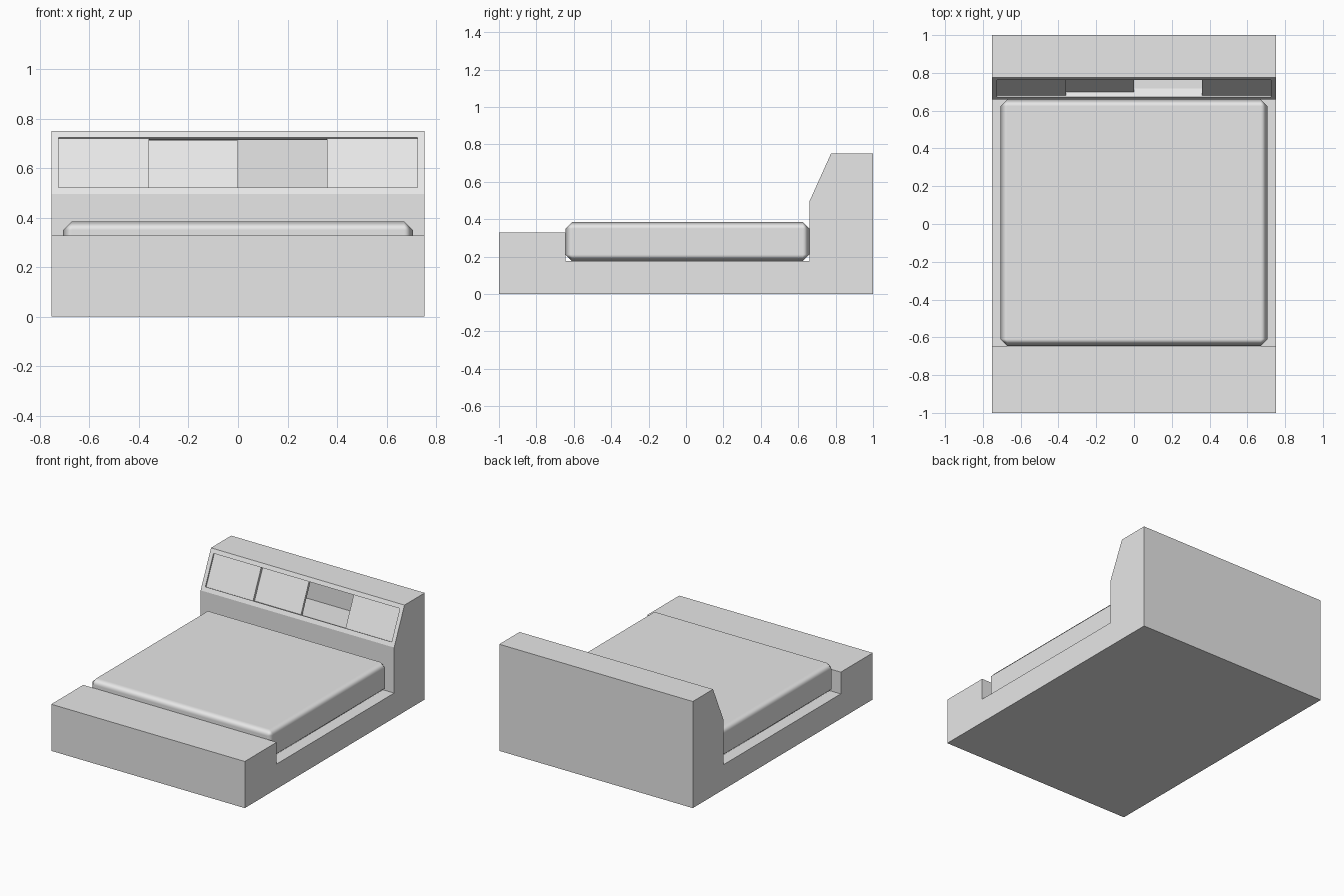
import bpy
import bmesh
from mathutils import Vector

if "Cube" in bpy.data.objects:
    bpy.data.objects.remove(bpy.data.objects["Cube"], do_unlink=True)

grey = bpy.data.materials.new("light_grey")
grey.use_nodes = True
grey.diffuse_color = (0.8, 0.8, 0.8, 1)
grey.node_tree.nodes["Principled BSDF"].inputs["Base Color"].default_value = (0.8, 0.8, 0.8, 1)


def prism(name, profile, x0, x1):
    """Extrude a side profile of (y, z) points along x."""
    bm = bmesh.new()
    face = bm.faces.new([bm.verts.new((x0, y, z)) for y, z in profile])
    moved = bmesh.ops.extrude_face_region(bm, geom=[face])["geom"]
    verts = [v for v in moved if isinstance(v, bmesh.types.BMVert)]
    bmesh.ops.translate(bm, verts=verts, vec=(x1 - x0, 0, 0))
    bmesh.ops.recalc_face_normals(bm, faces=bm.faces)
    mesh = bpy.data.meshes.new(name)
    bm.to_mesh(mesh)
    bm.free()
    mesh.materials.append(grey)
    obj = bpy.data.objects.new(name, mesh)
    bpy.context.collection.objects.link(obj)
    return obj


def apply(obj, modifier):
    bpy.context.view_layer.objects.active = obj
    bpy.ops.object.modifier_apply(modifier=modifier.name)


# Sloping headboard face: distance up the slope and depth into it
WIDTH = 0.753
foot, head = Vector((0.66, 0.495)), Vector((0.775, 0.75))
up = (head - foot).normalized()
inward = Vector((up.y, -up.x))
LOW, HIGH = 0.03, 0.25


def on_slope(s, depth):
    return foot + up * s + inward * depth


# Bed base with footboard, tray and headboard in one side profile
base = prism("bed_base", [(-1, 0), (1, 0), (1, 0.75), head, foot, (0.66, 0.175),
                          (-0.645, 0.175), (-0.645, 0.328), (-1, 0.328)], -WIDTH, WIDTH)

# Storage cavity behind the sloping face
floor, ceiling = on_slope(LOW, 0.05), on_slope(HIGH, 0.025)
cutter = prism("cavity_cutter", [on_slope(LOW, -0.03), floor, (0.94, floor.y),
                                 (0.94, ceiling.y), ceiling, on_slope(HIGH, -0.03)],
               -0.725, 0.725)
cutter.hide_render = True
cut = base.modifiers.new("cavity", "BOOLEAN")
cut.object = cutter
cut.solver = "EXACT"
apply(base, cut)
bpy.data.objects.remove(cutter, do_unlink=True)

# Sliding doors: the middle one runs on the rear track
for name, x0, x1, depth in (("right_door", -0.725, -0.36, 0.01),
                            ("middle_door", -0.37, 0.0, 0.03),
                            ("left_door", 0.36, 0.725, 0.01)):
    prism(name, [on_slope(LOW, depth), on_slope(HIGH, depth),
                 on_slope(HIGH, depth + 0.018), on_slope(LOW, depth + 0.018)], x0, x1)

# Mattress with softened edges
mattress = prism("mattress", [(-0.645, 0.175), (0.66, 0.175), (0.66, 0.385),
                              (-0.645, 0.385)], -0.707, 0.707)
bevel = mattress.modifiers.new("soft_edges", "BEVEL")
bevel.width = 0.036
bevel.segments = 1
bevel.harden_normals = True
for polygon in mattress.data.polygons:
    polygon.use_smooth = True
apply(mattress, bevel)
